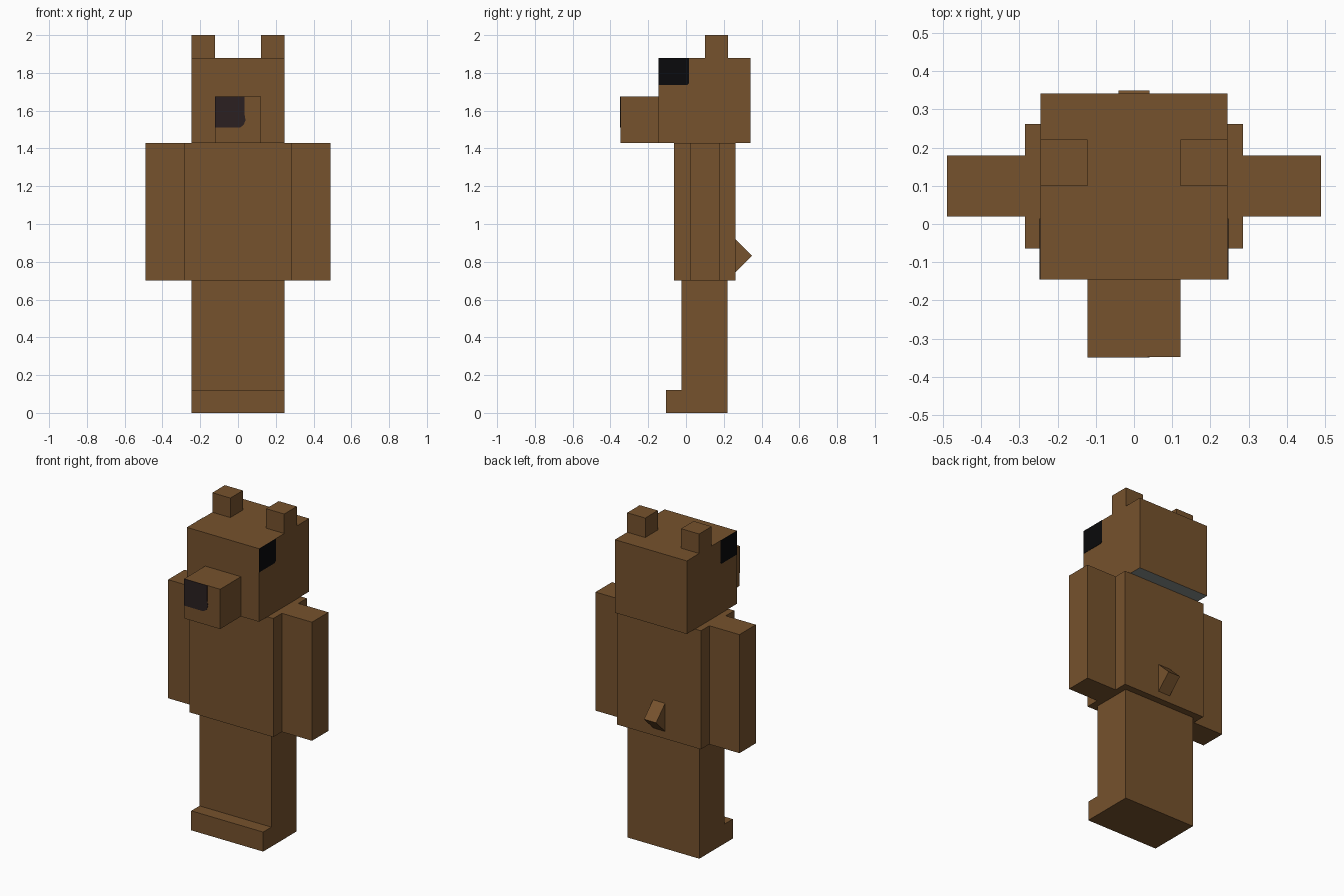
import bpy
import bmesh
from mathutils import Vector

default = bpy.data.objects.get("Cube")
if default:
    bpy.data.objects.remove(default, do_unlink=True)


def make_material(name, color):
    mat = bpy.data.materials.new(name)
    mat.use_nodes = True
    mat.diffuse_color = (*color, 1)
    bsdf = next(n for n in mat.node_tree.nodes if n.type == "BSDF_PRINCIPLED")
    bsdf.inputs["Base Color"].default_value = (*color, 1)
    bsdf.inputs["Roughness"].default_value = 0.9
    return mat


brown = make_material("brown fur", (0.181, 0.084, 0.026))
black = make_material("eye black", (0.003, 0.003, 0.0035))
dark = make_material("nose dark brown", (0.024, 0.0145, 0.015))
grey = make_material("neck grey", (0.25, 0.28, 0.265))


def finish(name, bm, *mats):
    bmesh.ops.recalc_face_normals(bm, faces=bm.faces)
    mesh = bpy.data.meshes.new(name)
    bm.to_mesh(mesh)
    bm.free()
    for mat in mats:
        mesh.materials.append(mat)
    obj = bpy.data.objects.new(name, mesh)
    bpy.context.collection.objects.link(obj)
    return obj


def box(name, x, y, z, *mats):
    """Box given by its (low, high) range on each axis."""
    bm = bmesh.new()
    bmesh.ops.create_cube(bm, size=1)
    for v in bm.verts:
        v.co = [r[0] if c < 0 else r[1] for c, r in zip(v.co, (x, y, z))]
    return finish(name, bm, *(mats or (brown,)))


def prism(name, points, offset, mat):
    """Extrude a flat outline by an offset."""
    bm = bmesh.new()
    face = bm.faces.new([bm.verts.new(p) for p in points])
    result = bmesh.ops.extrude_face_region(bm, geom=[face], use_keep_orig=True)
    moved = [g for g in result["geom"] if isinstance(g, bmesh.types.BMVert)]
    bmesh.ops.translate(bm, verts=moved, vec=Vector(offset))
    return finish(name, bm, mat)


# Legs, foot and torso
box("legs", (-0.245, 0.245), (-0.025, 0.22), (0, 0.70))
box("foot", (-0.245, 0.245), (-0.105, -0.025), (0, 0.12))
box("torso", (-0.285, 0.285), (-0.064, 0.262), (0.70, 1.43))

# Head with a grey underside, and the snout
head = box("head", (-0.245, 0.245), (-0.145, 0.342), (1.43, 1.88), brown, grey)
for face in head.data.polygons:
    face.material_index = 1 if face.normal.z < -0.5 else 0
box("snout", (-0.122, 0.122), (-0.348, -0.145), (1.43, 1.675))

# Arms, ears and eyes on both sides
eye = [(-0.145, 1.735), (0.005, 1.735), (0.015, 1.745), (0.015, 1.88)]
eye.append((-0.145, 1.88))
for side, s in (("left", 1), ("right", -1)):
    box(side + "_arm", sorted((s * 0.285, s * 0.49)), (0.02, 0.18), (0.70, 1.43))
    box(side + "_ear", sorted((s * 0.122, s * 0.245)), (0.10, 0.222), (1.88, 2.0))
    prism(side + "_eye", [(s * 0.245, y, z) for y, z in eye], (s * 0.002, 0, 0), black)

# Off-centre nose patch with a rounded lower corner
nose = [(-0.122, 1.51), (0.01, 1.51), (0.03, 1.525), (0.04, 1.55),
        (0.035, 1.58), (0.035, 1.675), (-0.122, 1.675)]
prism("nose", [(x, -0.348, z) for x, z in nose], (0, -0.002, 0), dark)

# Wedge tail
tail = [(0.262, 0.745), (0.35, 0.832), (0.262, 0.918)]
prism("tail", [(-0.041, y, z) for y, z in tail], (0.082, 0, 0), brown)
